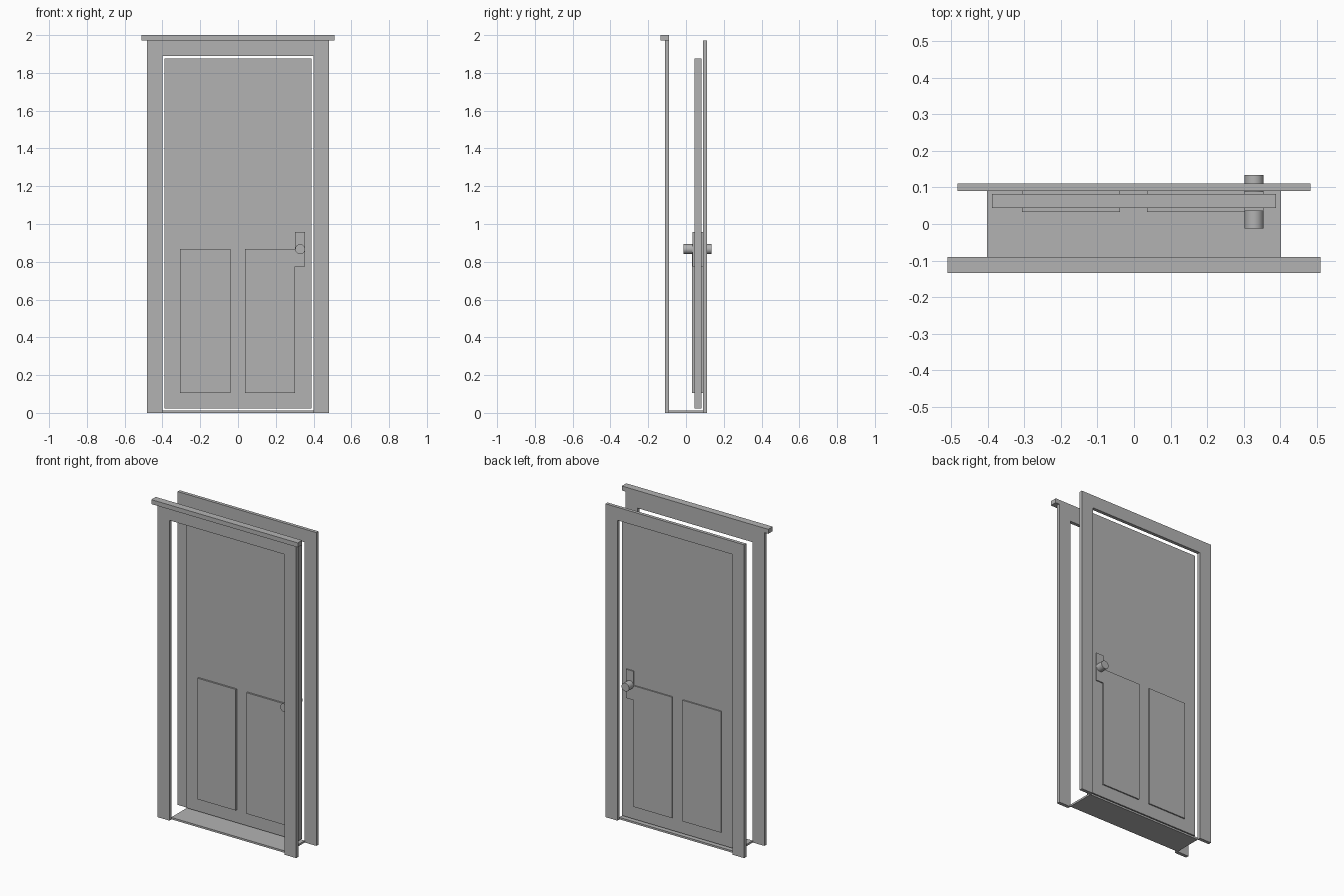
import bpy, bmesh, math

if "Cube" in bpy.data.objects:
    bpy.data.objects.remove(bpy.data.objects["Cube"])

grey = bpy.data.materials.new("plain_grey")
grey.diffuse_color = (0.45, 0.45, 0.45, 1)
grey.use_nodes = True
grey.node_tree.nodes["Principled BSDF"].inputs["Base Color"].default_value = grey.diffuse_color


def make(name, bm):
    bmesh.ops.recalc_face_normals(bm, faces=bm.faces)
    me = bpy.data.meshes.new(name)
    bm.to_mesh(me)
    bm.free()
    me.materials.append(grey)
    ob = bpy.data.objects.new(name, me)
    bpy.context.collection.objects.link(ob)
    return ob


def box(name, x0, x1, y0, y1, z0, z1):
    bm = bmesh.new()
    bmesh.ops.create_cube(bm, size=1)
    for v in bm.verts:
        v.co = (x1 if v.co.x > 0 else x0,
                y1 if v.co.y > 0 else y0,
                z1 if v.co.z > 0 else z0)
    return make(name, bm)


def casing(name, y0, y1):
    # U-shaped trim around the opening, extruded along y
    half = [(0.40, 1.89), (0.40, 0), (0.483, 0), (0.483, 1.972)]
    outline = half + [(-x, z) for x, z in reversed(half)]
    bm = bmesh.new()
    face = bm.faces.new([bm.verts.new((x, y0, z)) for x, z in outline])
    ext = bmesh.ops.extrude_face_region(bm, geom=[face])
    for v in ext["geom"]:
        if isinstance(v, bmesh.types.BMVert):
            v.co.y = y1
    return make(name, bm)


def knob(name, y0, y1):
    bpy.ops.mesh.primitive_cylinder_add(
        vertices=32, radius=0.026, depth=y1 - y0,
        location=(0.329, (y0 + y1) / 2, 0.867), rotation=(math.pi / 2, 0, 0))
    ob = bpy.context.object
    ob.name = name
    ob.data.materials.append(grey)
    bpy.ops.object.shade_smooth_by_angle()


# frame: casings, head cap and threshold
casing("front_casing", -0.111, -0.09)
casing("back_casing", 0.09, 0.111)
box("head_cap", -0.51, 0.51, -0.134, -0.09, 1.972, 2.0)
box("threshold", -0.402, 0.402, -0.09, 0.09, 0, 0.012)

# door leaf with raised lower panels on both faces
box("door_leaf", -0.389, 0.389, 0.044, 0.082, 0.024, 1.876)
box("left_panel", -0.306, -0.039, 0.033, 0.09, 0.105, 0.867)
box("right_panel", 0.036, 0.303, 0.033, 0.09, 0.105, 0.867)

# lock plates and knobs
box("lock_plates", 0.303, 0.355, 0.035, 0.089, 0.776, 0.957)
knob("front_knob", -0.012, 0.035)
knob("back_knob", 0.089, 0.134)
